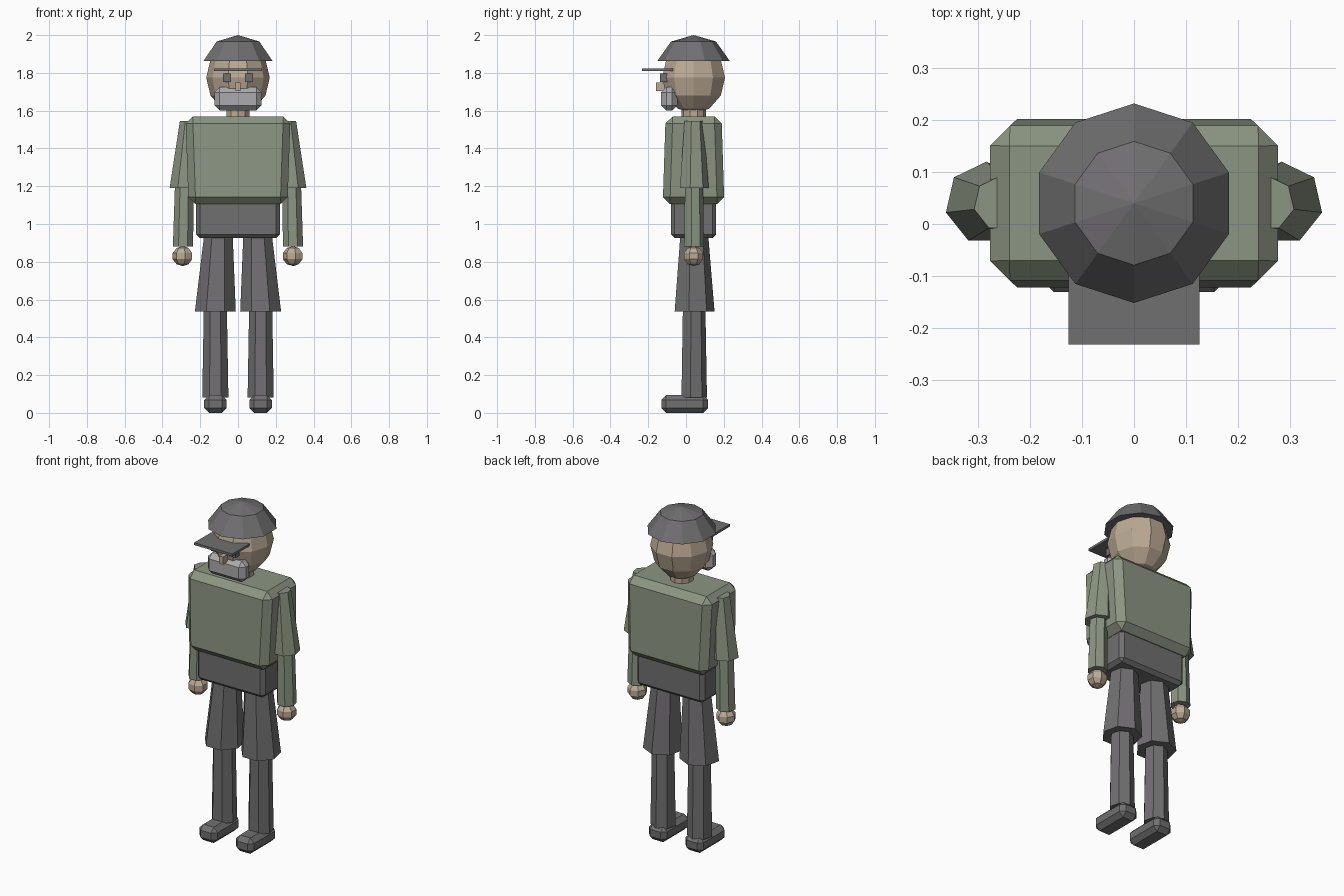
import bpy
import bmesh
from math import cos, sin, pi
from mathutils import Matrix, Vector

cube = bpy.data.objects.get("Cube")
if cube:
    bpy.data.objects.remove(cube, do_unlink=True)

MID = 0.04  # depth of the body axis


def material(name, rgb):
    mat = bpy.data.materials.new(name)
    mat.use_nodes = True
    mat.diffuse_color = (*rgb, 1)
    mat.node_tree.nodes["Principled BSDF"].inputs["Base Color"].default_value = (*rgb, 1)
    return mat


green = material("sage green", (0.26, 0.30, 0.225))
grey = material("dark grey", (0.165, 0.16, 0.165))
skin = material("skin", (0.50, 0.405, 0.30))
silver = material("beard grey", (0.41, 0.41, 0.42))


def finish(name, bm, mat):
    bmesh.ops.recalc_face_normals(bm, faces=bm.faces)
    mesh = bpy.data.meshes.new(name)
    bm.to_mesh(mesh)
    bm.free()
    mesh.materials.append(mat)
    obj = bpy.data.objects.new(name, mesh)
    bpy.context.collection.objects.link(obj)
    return obj


def loft(name, mat, rings, sides):
    """Closed tube through (x, z, radius) rings, one corner pointing back."""
    bm = bmesh.new()
    loops = []
    for x, z, r in rings:
        angles = [pi / 2 + 2 * pi * i / sides for i in range(sides)]
        loops.append([bm.verts.new((x + r * cos(a), MID + r * sin(a), z)) for a in angles])
    for low, high in zip(loops, loops[1:]):
        for i in range(sides):
            j = (i + 1) % sides
            bm.faces.new((low[i], low[j], high[j], high[i]))
    bm.faces.new(loops[0])
    bm.faces.new(loops[-1])
    return finish(name, bm, mat)


def ball(name, mat, centre, radii, sides, rings):
    bm = bmesh.new()
    bmesh.ops.create_uvsphere(bm, u_segments=sides, v_segments=rings, radius=1)
    bm.transform(Matrix.Translation(centre) @ Matrix.Diagonal((*radii, 1))
                 @ Matrix.Rotation(pi / 2, 4, "Z"))
    return finish(name, bm, mat)


def block(name, mat, low, high, bevel=0, flare=(0, 0)):
    """Chamfered box; flare grows the top outwards in x and y."""
    low, high = Vector(low), Vector(high)
    centre, size = (low + high) / 2, high - low
    bm = bmesh.new()
    bmesh.ops.create_cube(bm, size=1)
    for v in bm.verts:
        top = v.co.z > 0
        for axis in range(3):
            sign = 1 if v.co[axis] > 0 else -1
            v.co[axis] = centre[axis] + sign * size[axis] / 2
            if top and axis < 2:
                v.co[axis] += sign * flare[axis]
    if bevel:
        bmesh.ops.bevel(bm, geom=bm.edges[:], offset=bevel, segments=1,
                        profile=0.5, affect="EDGES")
    return finish(name, bm, mat)


# Trunk
block("torso", green, (-0.262, -0.123, 1.105), (0.262, 0.203, 1.57), 0.038, (0.016, -0.015))
block("hips", grey, (-0.222, -0.08, 0.925), (0.222, 0.16, 1.14), 0.02)
loft("neck", skin, [(0, 1.54, 0.065), (0, 1.64, 0.065)], 10)

# Head and face
ball("head", skin, (0, MID, 1.775), (0.168, 0.175, 0.19), 10, 6)
block("beard", silver, (-0.125, -0.132, 1.6), (0.125, -0.045, 1.725), 0.028)
block("nose", skin, (-0.013, -0.16, 1.703), (0.013, -0.11, 1.748))

# Cap: domed crown closed by a shallow point, plus a flat brim
loft("cap_crown", grey, [(0, 1.863, 0.192), (0, 1.966, 0.119), (0, 2.0, 0.0005)], 10)
block("cap_brim", grey, (-0.126, -0.232, 1.81), (0.126, -0.07, 1.824))

# Paired parts
for side, s in (("left", 1), ("right", -1)):
    block(side + "_eye", grey, (s * 0.059 - 0.021, -0.138, 1.752),
          (s * 0.059 + 0.021, -0.09, 1.797))
    loft(side + "_sleeve", green, [(s * 0.284, 1.19, 0.08), (s * 0.256, 1.545, 0.053)], 7)
    loft(side + "_forearm", green, [(s * 0.291, 0.88, 0.055), (s * 0.284, 1.24, 0.05)], 7)
    ball(side + "_hand", skin, (s * 0.292, MID, 0.83), (0.057, 0.055, 0.053), 7, 5)
    loft(side + "_thigh", grey, [(s * 0.12, 0.537, 0.111), (s * 0.103, 0.96, 0.076)], 7)
    loft(side + "_shin", grey, [(s * 0.12, 0.082, 0.071), (s * 0.12, 0.6, 0.062)], 7)
    block(side + "_shoe", grey, (s * 0.12 - 0.06, -0.131, 0),
          (s * 0.12 + 0.06, 0.117, 0.094), 0.026)
